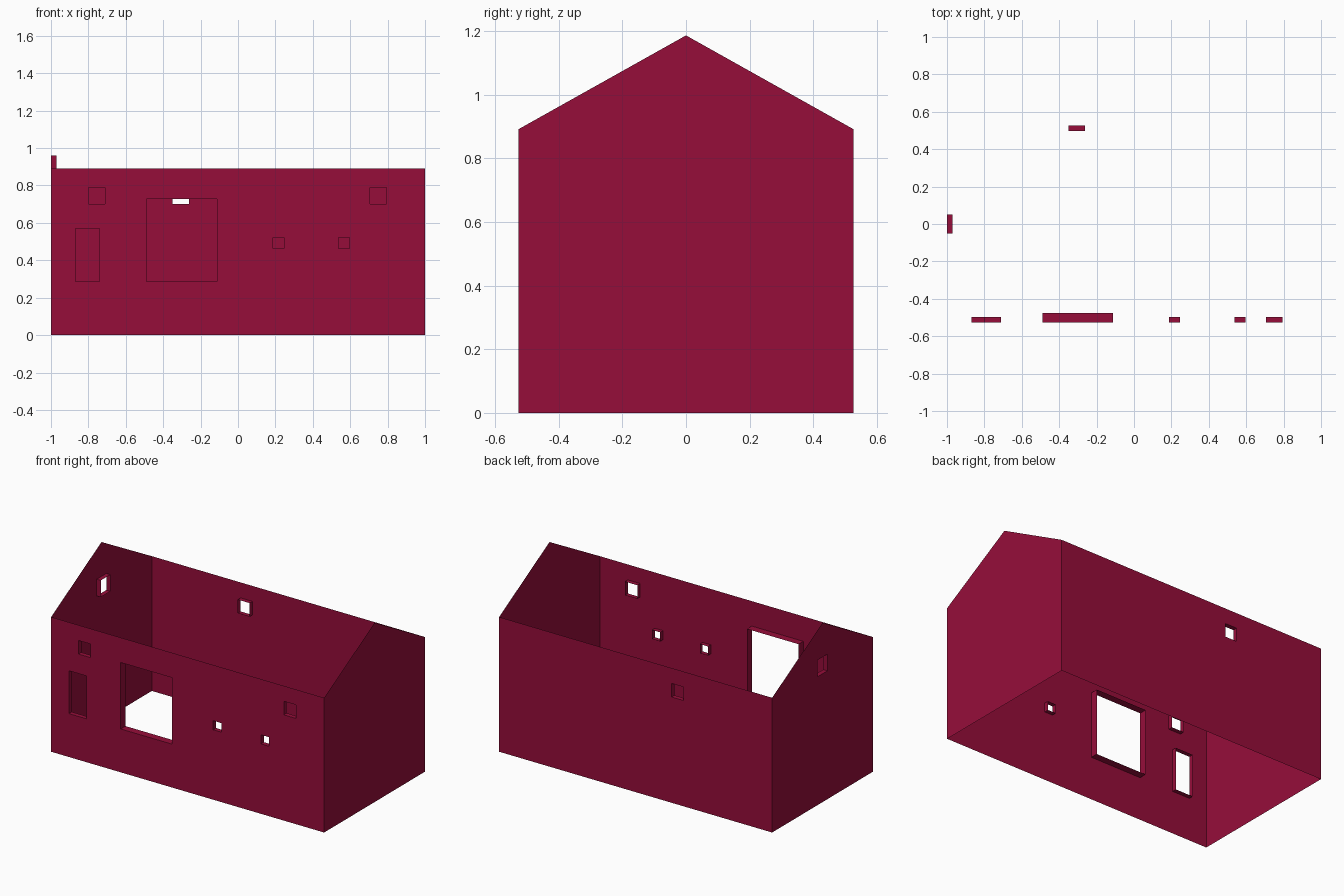
import bpy, bmesh, math
from mathutils import Matrix, Vector

cube = bpy.data.objects.get("Cube")
if cube:
    bpy.data.objects.remove(cube, do_unlink=True)

HALF_LEN, HALF_WID = 1.0, 0.527
EAVE, APEX = 0.892, 1.187

crimson = bpy.data.materials.new("crimson_wall")
crimson.use_nodes = True
colour = (0.305, 0.004, 0.042, 1)
crimson.diffuse_color = colour
crimson.node_tree.nodes["Principled BSDF"].inputs["Base Color"].default_value = colour


def add_loop(bm, points):
    verts = [bm.verts.new((u, 0, z)) for u, z in points]
    edges = [bm.edges.new((v, verts[(i + 1) % len(verts)])) for i, v in enumerate(verts)]
    return verts, edges


def make_wall(name, outline, openings, distance, degrees):
    """Thin wall sheet facing local -y, with openings (u0, u1, z0, z1, depth)."""
    bm = bmesh.new()
    _, edges = add_loop(bm, outline)
    holes = []
    for u0, u1, z0, z1, depth in openings:
        verts, ring = add_loop(bm, [(u0, z0), (u1, z0), (u1, z1), (u0, z1)])
        holes.append((verts, depth))
        edges += ring

    # Wall sheet with the openings left free
    if holes:
        bmesh.ops.triangle_fill(bm, edges=edges, use_beauty=True, normal=(0, -1, 0))
    else:
        bmesh.ops.contextual_create(bm, geom=edges)
    for face in bm.faces:
        face.normal_update()
        if face.normal.y > 0:
            face.normal_flip()

    # Reveals running inward around each opening
    for front, depth in holes:
        back = [bm.verts.new(v.co + Vector((0, depth, 0))) for v in front]
        for i in range(4):
            j = (i + 1) % 4
            bm.faces.new((front[i], front[j], back[j], back[i]))

    mesh = bpy.data.meshes.new(name)
    bm.to_mesh(mesh)
    bm.free()
    mesh.materials.append(crimson)
    # Stand the wall at its side of the house
    mesh.transform(Matrix.Rotation(math.radians(degrees), 4, "Z")
                   @ Matrix.Translation((0, -distance, 0)))
    wall = bpy.data.objects.new(name, mesh)
    bpy.context.collection.objects.link(wall)


long_side = [(-HALF_LEN, 0), (HALF_LEN, 0), (HALF_LEN, EAVE), (-HALF_LEN, EAVE)]
gable = [(-HALF_WID, 0), (HALF_WID, 0), (HALF_WID, EAVE), (0, APEX), (-HALF_WID, EAVE)]

REVEAL = 0.03
front_openings = [
    (-0.87, -0.74, 0.287, 0.571, REVEAL),   # tall window
    (-0.80, -0.71, 0.70, 0.79, REVEAL),     # upper windows
    (0.705, 0.795, 0.70, 0.79, REVEAL),
    (-0.49, -0.113, 0.287, 0.727, 0.05),    # large window
    (0.187, 0.247, 0.463, 0.523, REVEAL),   # small windows
    (0.537, 0.597, 0.463, 0.523, REVEAL),
]

make_wall("front_wall", long_side, front_openings, HALF_WID, 0)
make_wall("left_gable_wall", gable, [], HALF_LEN, 90)
make_wall("back_wall", long_side, [(0.263, 0.35, 0.70, 0.79, REVEAL)], HALF_WID, 180)
make_wall("right_gable_wall", gable, [(-0.05, 0.05, 0.85, 0.96, REVEAL)], HALF_LEN, 270)
